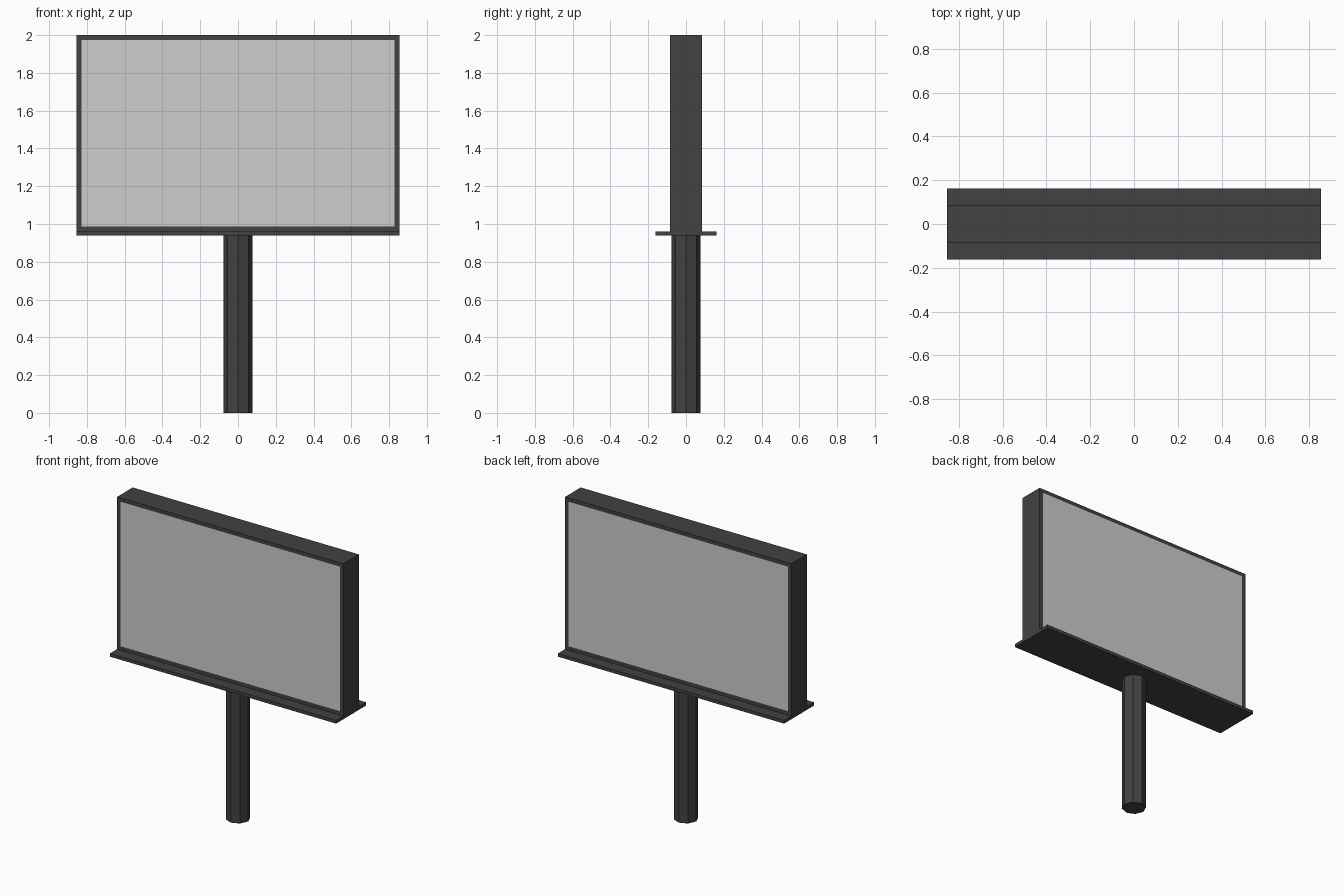
import bpy, bmesh
from mathutils import Matrix, Vector

if "Cube" in bpy.data.objects:
    bpy.data.objects.remove(bpy.data.objects["Cube"])


def material(name, v):
    m = bpy.data.materials.new(name)
    m.diffuse_color = (v, v, v, 1)
    m.use_nodes = True
    m.node_tree.nodes["Principled BSDF"].inputs["Base Color"].default_value = m.diffuse_color
    return m


dark = material("dark_grey", 0.054)
light = material("light_grey", 0.61)


def finish(bm, name, mats):
    me = bpy.data.meshes.new(name)
    bm.to_mesh(me)
    bm.free()
    for m in mats:
        me.materials.append(m)
    ob = bpy.data.objects.new(name, me)
    bpy.context.collection.objects.link(ob)
    return ob


def box(size, z0):
    bm = bmesh.new()
    mat = Matrix.Translation(Vector((0, 0, z0 + size[2] / 2))) @ Matrix.Diagonal((*size, 1))
    bmesh.ops.create_cube(bm, size=1, matrix=mat)
    return bm


# Octagonal pole with corners on the axes
bm = bmesh.new()
bmesh.ops.create_cone(bm, cap_ends=True, segments=8, radius1=0.077, radius2=0.077,
                      depth=0.94, matrix=Matrix.Translation((0, 0, 0.47)))
finish(bm, "pole", [dark])

# Wide walkway plate below the sign
finish(box((1.71, 0.324, 0.022), 0.938), "walkway", [dark])

# Sign box with a flush light panel inset on front and back
bm = box((1.71, 0.168, 1.04), 0.96)
bm.normal_update()
sides = [f for f in bm.faces if abs(f.normal.y) > 0.9]
bmesh.ops.inset_individual(bm, faces=sides, thickness=0.037, depth=0)
for f in sides:
    f.material_index = 1
finish(bm, "sign_box", [dark, light])
